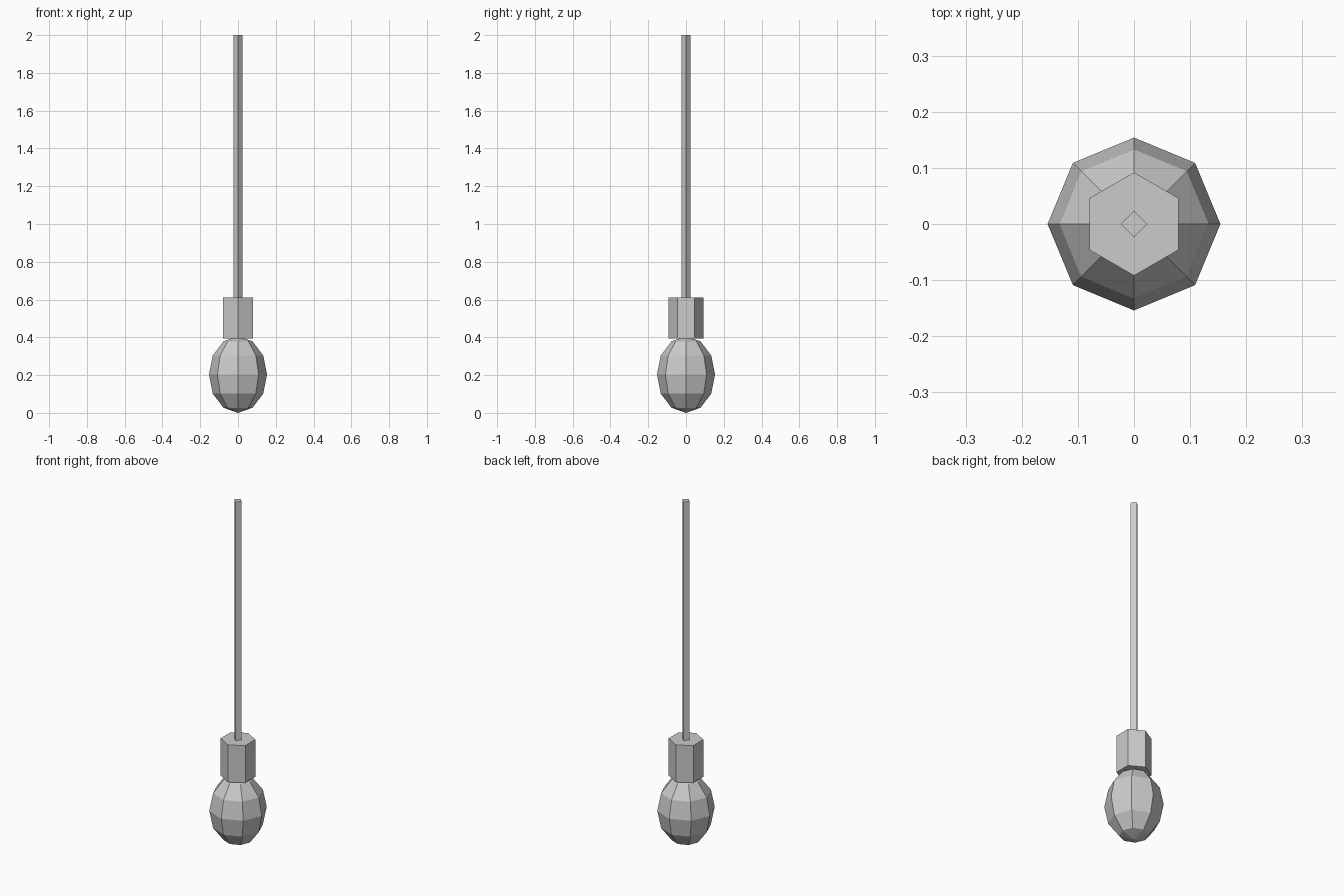
import bpy
import math

default_cube = bpy.data.objects.get("Cube")
if default_cube:
    bpy.data.objects.remove(default_cube, do_unlink=True)

grey = bpy.data.materials.new("light_grey")
grey.use_nodes = True
grey.diffuse_color = (0.6, 0.6, 0.6, 1)
grey.node_tree.nodes["Principled BSDF"].inputs["Base Color"].default_value = (0.6, 0.6, 0.6, 1)


def finish(name):
    obj = bpy.context.object
    obj.name = name
    obj.data.materials.append(grey)
    bpy.ops.object.shade_flat()
    return obj


def prism(name, sides, radius, bottom, top):
    """Upright prism with a corner pointing along y."""
    bpy.ops.mesh.primitive_cylinder_add(
        vertices=sides, radius=radius, depth=top - bottom,
        location=(0, 0, (bottom + top) / 2))
    return finish(name)


# Faceted bulb, a stretched low-poly sphere
bpy.ops.mesh.primitive_uv_sphere_add(
    segments=8, ring_count=6, radius=1, location=(0, 0, 0.203))
bulb = finish("bulb")
bulb.scale = (0.154, 0.154, 0.203)

# Six-sided socket and thin square cord
prism("socket", 6, 0.092, 0.393, 0.61)
prism("cord", 4, 0.024, 0.61, 2.0)
